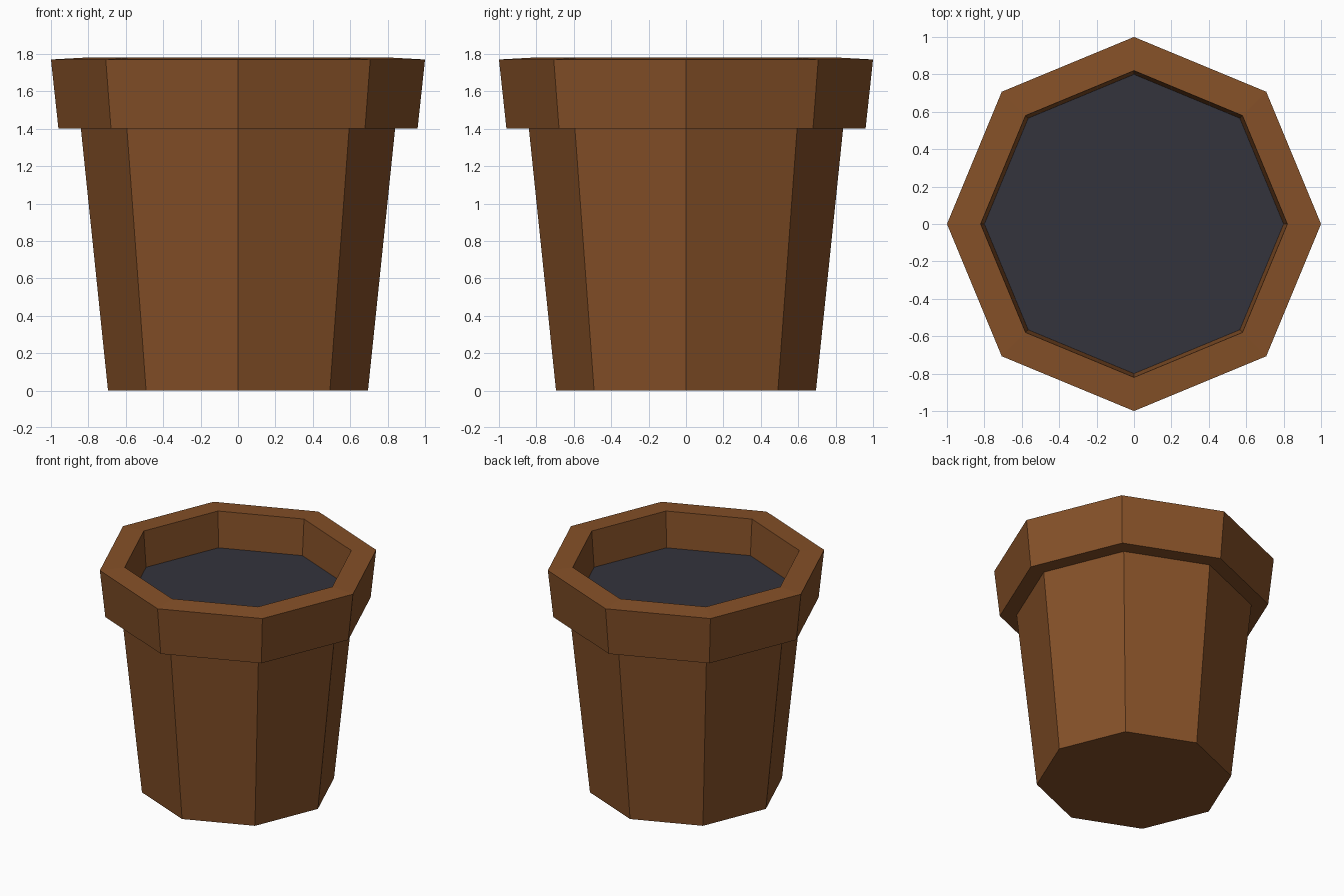
import bpy, bmesh, math

if "Cube" in bpy.data.objects:
    bpy.data.objects.remove(bpy.data.objects["Cube"])

SIDES = 8

def material(name, rgb):
    m = bpy.data.materials.new(name)
    m.diffuse_color = (*rgb, 1.0)
    m.use_nodes = True
    m.node_tree.nodes["Principled BSDF"].inputs["Base Color"].default_value = m.diffuse_color
    return m

def lathe(name, profile, mat, cap_first=False, cap_last=False):
    """Sweep (radius, z) points around z as an octagon with corners on the axes."""
    bm = bmesh.new()
    rings = []
    for r, z in profile:
        rings.append([bm.verts.new((r * math.cos(2 * math.pi * i / SIDES),
                                    r * math.sin(2 * math.pi * i / SIDES), z))
                      for i in range(SIDES)])
    for a, b in zip(rings, rings[1:]):
        for i in range(SIDES):
            j = (i + 1) % SIDES
            bm.faces.new((a[i], a[j], b[j], b[i]))
    if cap_first:
        bm.faces.new(rings[0][::-1])
    if cap_last:
        bm.faces.new(rings[-1])
    me = bpy.data.meshes.new(name)
    bm.to_mesh(me)
    bm.free()
    me.materials.append(mat)
    ob = bpy.data.objects.new(name, me)
    bpy.context.collection.objects.link(ob)
    return ob

clay = material("brown clay", (0.235, 0.081, 0.021))
soil = material("dark soil", (0.033, 0.033, 0.045))

# Pot: tapered body, overhanging rim, inner wall down to the soil
lathe("pot", [(0.695, 0.0), (0.84, 1.4), (0.96, 1.4), (1.0, 1.77),
              (0.82, 1.78), (0.80, 1.50)], clay, cap_first=True)

# Soil surface filling the pot
lathe("soil", [(0.80, 1.50)], soil, cap_last=True)
